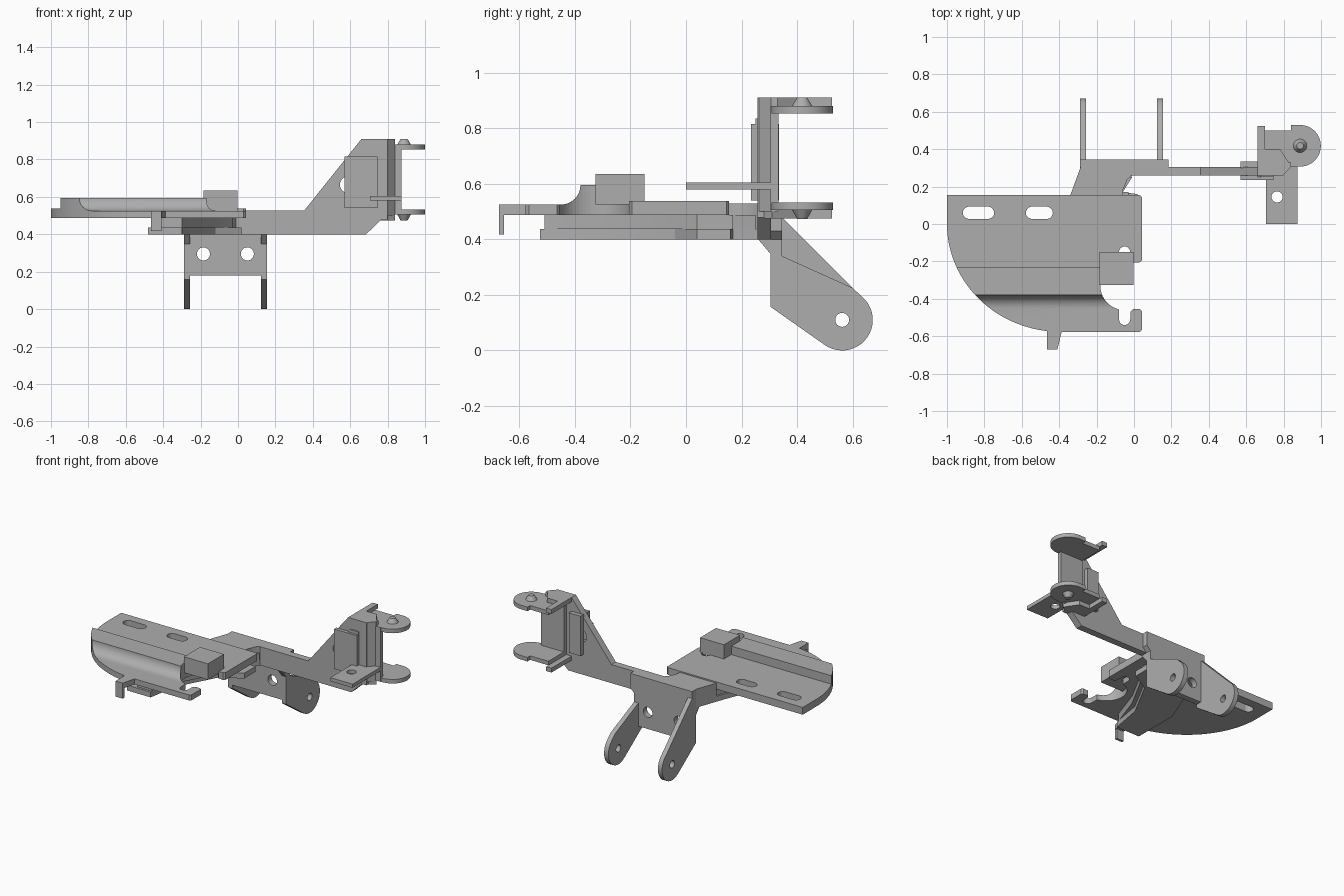
import bpy, bmesh, math
from mathutils import Vector

grey = bpy.data.materials.new("plain grey")
grey.diffuse_color = (0.42, 0.42, 0.42, 1)


def prism(name, axis, pts, lo, hi):
    """Extrude a 2D outline along an axis: z uses (x,y), y uses (x,z), x uses (y,z)."""
    def place(p, t):
        return {"z": (p[0], p[1], t), "y": (p[0], t, p[1]), "x": (t, p[0], p[1])}[axis]
    bm = bmesh.new()
    a = [bm.verts.new(place(p, lo)) for p in pts]
    b = [bm.verts.new(place(p, hi)) for p in pts]
    bm.faces.new(a)
    bm.faces.new(b)
    n = len(pts)
    for i in range(n):
        bm.faces.new((a[i], a[(i + 1) % n], b[(i + 1) % n], b[i]))
    bmesh.ops.recalc_face_normals(bm, faces=bm.faces)
    me = bpy.data.meshes.new(name)
    bm.to_mesh(me)
    bm.free()
    me.materials.append(grey)
    ob = bpy.data.objects.new(name, me)
    bpy.context.collection.objects.link(ob)
    return ob


def box(name, x0, x1, y0, y1, z0, z1):
    return prism(name, "z", [(x0, y0), (x1, y0), (x1, y1), (x0, y1)], z0, z1)


def arc(cx, cy, r, a0, a1, n=16, ry=None):
    ry = ry or r
    return [(cx + r * math.cos(math.radians(a0 + (a1 - a0) * i / n)),
             cy + ry * math.sin(math.radians(a0 + (a1 - a0) * i / n))) for i in range(n + 1)]


def circle(cx, cy, r, n=24):
    return arc(cx, cy, r, 0, 360 - 360 / n, n - 1)


def slot(x0, x1, cy, r):
    return arc(x0 + r, cy, r, 90, 270, 10) + arc(x1 - r, cy, r, -90, 90, 10)


def boolean(ob, cutter, op="DIFFERENCE"):
    m = ob.modifiers.new("cut", "BOOLEAN")
    m.operation, m.object, m.solver = op, cutter, "EXACT"
    cutter.hide_render = True
    cutter.hide_set(True)


# Stepped deck: side profile limited to the rounded outline with a keyhole notch
profile = [(0.155, 0.487), (0.155, 0.537), (-0.23, 0.537), (-0.23, 0.595), (-0.38, 0.595)]
profile += arc(-0.45, 0.595, 0.07, 0, -90, 10)[1:] + [(-0.577, 0.525), (-0.577, 0.487)]
deck = prism("deck", "x", profile, -1.05, 0.1)
kx, ky = -0.05, -0.33
outline = [(-1, 0.155), (-1, 0)] + arc(-0.39, 0, 0.61, 180, 270, 32, 0.577)[1:]
outline += [(0.03, -0.577), (0.042, -0.565), (0.042, -0.465), (0.03, -0.455), (-0.005, -0.455), (-0.02, -0.47)]
outline += arc(kx, -0.51, 0.03, 0, -180, 10)
outline += arc(kx, ky, 0.13, 256, 104, 24)
outline += arc(kx, -0.15, 0.03, 180, 0, 10)
outline += [(-0.02, -0.19), (-0.005, -0.205), (0.03, -0.205), (0.042, -0.195), (0.042, 0.145), (0.03, 0.155)]
boolean(deck, prism("deck_outline_cutter", "z", outline, 0.3, 0.8), "INTERSECT")
for i, (x0, x1) in enumerate([(-0.915, -0.748), (-0.578, -0.434)]):
    boolean(deck, prism(f"deck_slot_cutter_{i}", "z", slot(x0, x1, 0.06, 0.033), 0.3, 0.8))

# Block on top of the deck and hanging hook at the front
box("deck_block", -0.185, -0.002, -0.325, -0.15, 0.525, 0.635)
prism("hook_tab", "z", [(-0.465, -0.672), (-0.41, -0.672), (-0.385, -0.57), (-0.465, -0.57)], 0.487, 0.525)
box("hook_tip", -0.465, -0.41, -0.672, -0.655, 0.418, 0.49)

# Strut running beneath the deck
prism("lower_strut", "z", [(-0.48, -0.525), (-0.3, -0.525), (-0.26, -0.3), (-0.12, -0.04), (0.02, 0.04),
                           (0.02, 0.16), (-0.06, 0.17), (-0.01, 0.26), (-0.285, 0.305), (-0.36, 0.1),
                           (-0.48, -0.2)], 0.40, 0.437)
prism("upper_strut", "z", [(-0.41, -0.51), (-0.3, -0.51), (-0.22, -0.28), (-0.1, -0.06), (-0.03, 0.04),
                           (-0.03, 0.17), (-0.06, 0.17), (-0.01, 0.25), (-0.285, 0.25), (-0.34, 0.12),
                           (-0.41, -0.1)], 0.437, 0.487)
prism("strut_root", "z", [(-0.34, 0.155), (-0.06, 0.155), (-0.06, 0.18), (-0.035, 0.24), (-0.01, 0.262),
                          (0.03, 0.262), (0.03, 0.306), (-0.285, 0.306)], 0.40, 0.528)

# Cranked arm rising to the side bracket
arm = prism("arm", "y", [(-0.02, 0.40), (0.685, 0.40), (0.765, 0.478), (0.80, 0.478), (0.80, 0.91),
                         (0.66, 0.91), (0.355, 0.528), (-0.02, 0.528)], 0.258, 0.306)
boolean(arm, prism("arm_hole_cutter", "y", circle(0.59, 0.665, 0.045), 0.2, 0.4))
prism("arm_corner", "z", [(0.795, 0.258), (0.84, 0.306), (0.84, 0.33), (0.78, 0.33)], 0.50, 0.91)

# Small plates clamped on the arm end
box("front_pad", 0.57, 0.745, 0.234, 0.26, 0.54, 0.815)
box("rear_pad", 0.57, 0.66, 0.30, 0.335, 0.54, 0.815)
prism("pad_cap", "y", [(0.655, 0.81), (0.745, 0.81), (0.745, 0.835), (0.68, 0.835)], 0.25, 0.30)

# Shelf with a hole
shelf = box("shelf", 0.705, 0.875, 0.0, 0.306, 0.58, 0.605)
boolean(shelf, prism("shelf_hole_cutter", "z", circle(0.765, 0.145, 0.03), 0.5, 0.7))

# C-shaped hinge bracket with round ears, pointed pivots and side tabs
box("hinge_wall", 0.70, 0.875, 0.304, 0.332, 0.505, 0.88)
ear = [(0.70, 0.31)] + arc(0.888, 0.418, 0.111, -90, 90, 24) + [(0.84, 0.529), (0.84, 0.50), (0.70, 0.50)]
for label, z0, z1, tip, tab in [("upper", 0.852, 0.88, 0.91, 0.88), ("lower", 0.505, 0.533, 0.473, 0.475)]:
    prism(f"{label}_hinge_ear", "z", ear, z0, z1)
    h = abs(tip - (z1 if label == "upper" else z0))
    bpy.ops.mesh.primitive_cone_add(vertices=24, radius1=0.036, radius2=0.018, depth=h,
                                    location=(0.888, 0.418, tip + (-h / 2 if label == "upper" else h / 2)),
                                    rotation=(0 if label == "upper" else math.pi, 0, 0))
    pivot = bpy.context.object
    pivot.name = f"{label}_hinge_pivot"
    pivot.data.materials.append(grey)
    prism(f"{label}_side_tab", "z", [(0.66, 0.28), (0.80, 0.28), (0.84, 0.31), (0.78, 0.40), (0.70, 0.40),
                                     (0.70, 0.525), (0.66, 0.525)], tab, tab + 0.03)

# Rear fork: web with two holes, and two legs with rounded ends
web = prism("fork_web", "y", [(-0.288, 0.18), (0.155, 0.18), (0.155, 0.40), (0.185, 0.43), (0.185, 0.528),
                              (-0.288, 0.528)], 0.304, 0.345)
for i, x in enumerate((-0.185, 0.05)):
    boolean(web, prism(f"web_hole_cutter_{i}", "y", circle(x, 0.295, 0.035), 0.2, 0.5))
for label, x0, x1, top in [("left", -0.288, -0.256, 0.48), ("right", 0.122, 0.155, 0.34)]:
    leg = prism(f"{label}_fork_leg", "x", [(0.304, top), (0.304, 0.157)]
                + arc(0.562, 0.11, 0.11, -125, 40, 20) + [(0.60, 0.225), (0.345, top)], x0, x1)
    boolean(leg, prism(f"{label}_leg_hole_cutter", "x", circle(0.562, 0.11, 0.025), x0 - 0.1, x1 + 0.1))
    prism(f"{label}_gusset", "x", [(0.258, 0.402), (0.306, 0.345), (0.306, 0.402)], x0, x1)

# Keep flat faces crisp and round walls smooth
for ob in [o for o in bpy.data.objects if not o.hide_render]:
    bpy.ops.object.select_all(action="DESELECT")
    ob.select_set(True)
    bpy.context.view_layer.objects.active = ob
    bpy.ops.object.shade_smooth_by_angle(angle=math.radians(30))
